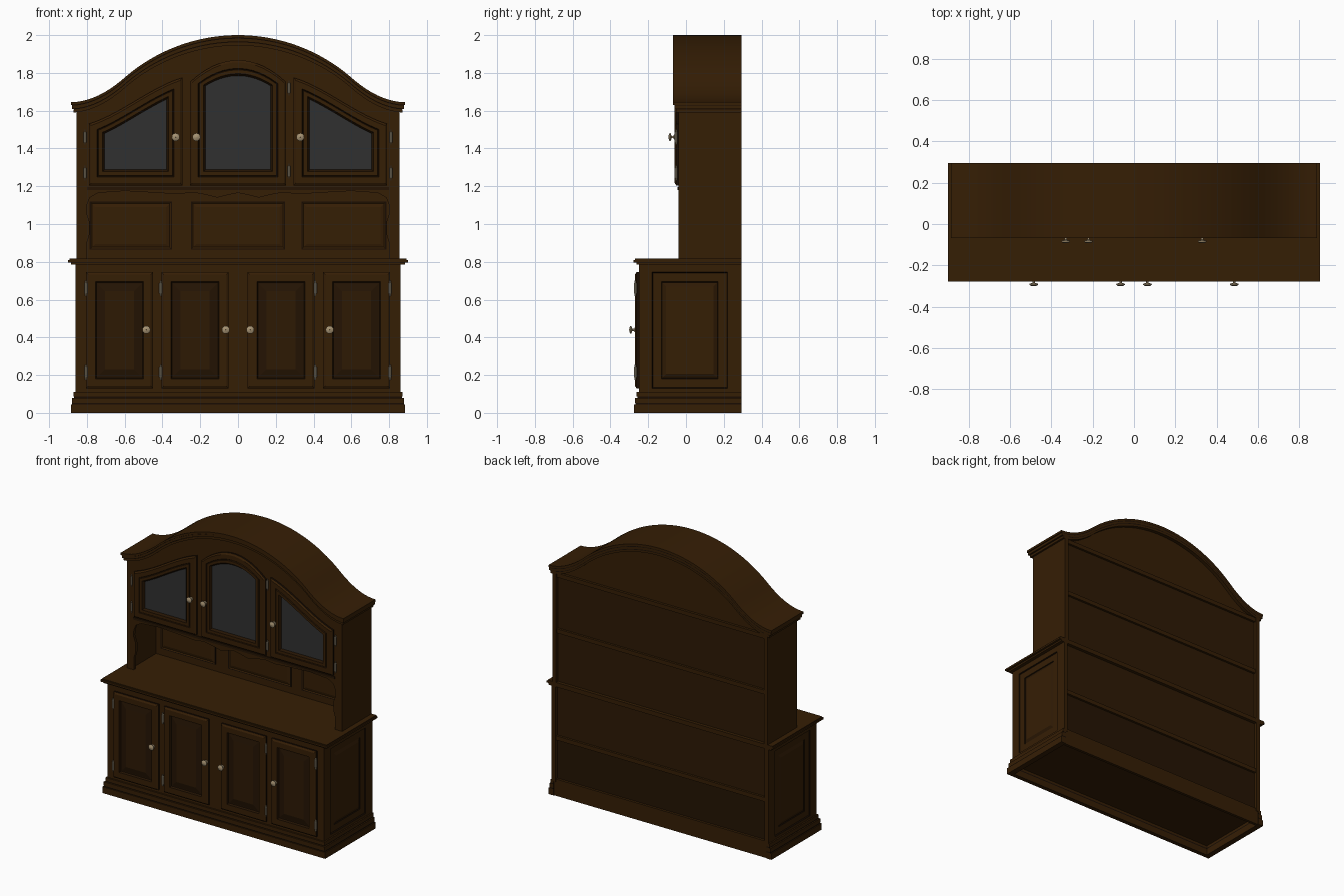
import bpy, bmesh, math

old = bpy.data.objects.get("Cube")
if old:
    bpy.data.objects.remove(old, do_unlink=True)


def material(name, rgb):
    m = bpy.data.materials.new(name)
    m.use_nodes = True
    m.diffuse_color = (*rgb, 1)
    m.node_tree.nodes["Principled BSDF"].inputs["Base Color"].default_value = (*rgb, 1)
    return m


WOOD = material("brown wood", (0.036, 0.0130, 0.0015))
MID = material("medium wood", (0.027, 0.0098, 0.0012))
SHADE = material("dark wood", (0.018, 0.0068, 0.0009))
GROOVE = material("groove wood", (0.009, 0.0038, 0.0007))
GLASS = material("grey glass", (0.030, 0.030, 0.030))
BRASS = material("pale brass", (0.38, 0.29, 0.17))
STEEL = material("hinge metal", (0.34, 0.29, 0.20))


def finish(name, bm, *mats):
    bmesh.ops.recalc_face_normals(bm, faces=bm.faces)
    me = bpy.data.meshes.new(name)
    bm.to_mesh(me)
    bm.free()
    for m in mats:
        me.materials.append(m)
    ob = bpy.data.objects.new(name, me)
    bpy.context.collection.objects.link(ob)
    return ob


def loft(name, levels, mats, bands=(), cap=0, axis="y"):
    """Join equal-length 2D loops placed at given depths and close both ends."""
    bm = bmesh.new()
    rows = []
    for loop, d in levels:
        rows.append([bm.verts.new((a, d, b) if axis == "y" else (d, a, b)) for a, b in loop])
    n = len(rows[0])
    for k in range(len(rows) - 1):
        for i in range(n):
            j = (i + 1) % n
            f = bm.faces.new((rows[k][i], rows[k][j], rows[k + 1][j], rows[k + 1][i]))
            f.material_index = bands[k] if k < len(bands) else 0
    bm.faces.new(rows[0])
    bm.faces.new(rows[-1]).material_index = cap
    return finish(name, bm, *mats)


def prism(name, pts, y0, y1, mat=WOOD):
    return loft(name, [(pts, y0), (pts, y1)], [mat])


def box(name, x0, x1, y0, y1, z0, z1, mat=WOOD):
    return prism(name, [(x0, z0), (x1, z0), (x1, z1), (x0, z1)], y0, y1, mat)


def outline(x0, x1, zb, top, inset=0, n=14):
    """Door outline with a shaped top edge, shrunk by inset."""
    a, b = x0 + inset, x1 - inset
    xs = [b + (a - b) * i / (n - 1) for i in range(n)]
    return [(a, zb + inset), (b, zb + inset)] + [(x, top(x) - inset) for x in xs]


def rect(x0, x1, z0, z1, inset=0):
    return outline(x0, x1, z0, lambda x: z1, inset, 2)


def knob(x, y, z):
    bm = bmesh.new()
    prof = [(0.014, 0), (0.012, 0.004), (0.006, 0.007), (0.006, 0.016),
            (0.020, 0.021), (0.021, 0.026), (0.013, 0.031), (0.001, 0.033)]
    vs = [bm.verts.new((x + r, y - d, z)) for r, d in prof]
    es = [bm.edges.new(p) for p in zip(vs, vs[1:])]
    bmesh.ops.spin(bm, geom=vs + es, cent=(x, y, z), axis=(0, 1, 0),
                   angle=math.tau, steps=16, use_merge=True)
    bmesh.ops.remove_doubles(bm, verts=bm.verts, dist=0.0003)
    finish("knob", bm, BRASS)


def hinge(x, y, z):
    bm = bmesh.new()
    for r, h in ((0.008, 0.055), (0.004, 0.08)):
        g = bmesh.ops.create_cone(bm, cap_ends=True, segments=10, radius1=r, radius2=r, depth=h)
        bmesh.ops.translate(bm, verts=g["verts"], vec=(x, y - 0.004, z))
    finish("hinge", bm, STEEL)


def arch(x):
    """Round arch that sweeps out into a flared foot at each end."""
    x, r, foot = abs(x), 0.913, 0.6
    if x < foot:
        return 2 - r + math.sqrt(r * r - x * x)
    t = min(1, (x - foot) / 0.285)
    return 1.645 + 0.13 * (2 * t ** 3 - 3 * t * t + 1) - 0.248 * t * (1 - t) ** 2


def arch_line(w, drop, n=61):
    xs = [w * (-1 + 2 * i / (n - 1)) for i in range(n)]
    return [(x, arch(x) - drop) for x in xs]


# Base mouldings on the front and sides, plain rail behind
BACK = 0.295
for w, y, z0, z1, m in ((0.885, -0.275, 0, 0.045, WOOD), (0.878, -0.268, 0.045, 0.053, GROOVE),
                        (0.878, -0.270, 0.053, 0.08, WOOD), (0.868, -0.258, 0.08, 0.087, GROOVE),
                        (0.870, -0.262, 0.087, 0.11, WOOD)):
    box("base_front", -w, w, y, -0.245, z0, z1, m)
    for s in (-1, 1):
        box("base_side", *sorted((s * w, s * 0.845)), y, BACK, z0, z1, m)
box("base_back", -0.85, 0.85, 0.27, 0.29, 0, 0.12)

# Lower cabinet
box("lower_carcass", -0.845, 0.845, -0.25, 0.27, 0.07, 0.795)
for s in (-1, 1):
    r = lambda i: rect(-0.18, 0.22, 0.13, 0.745, i)
    full = rect(-0.25, BACK, 0.10, 0.795)
    loft("lower_side_panel", [(full, s * 0.83), (full, s * 0.86), (r(0), s * 0.86), (r(0.004), s * 0.852),
                              (r(0.05), s * 0.852), (r(0.054), s * 0.847), (r(0.075), s * 0.856)],
         [WOOD, GROOVE, MID], (0, 0, 1, 0, 1, 2), 0, "x")

# Counter top with a stepped edge
for w, y, z0, z1 in ((0.885, -0.262, 0.785, 0.797), (0.90, -0.277, 0.797, 0.81), (0.893, -0.27, 0.81, 0.817)):
    box("counter", -w, w, y, BACK, z0, z1)

# Lower doors
for x0, x1 in ((-0.805, -0.45), (-0.405, -0.05), (0.05, 0.405), (0.45, 0.805)):
    r = lambda i: rect(x0, x1, 0.13, 0.745, i)
    loft("lower_door", [(r(0), -0.245), (r(0), -0.262), (r(0.012), -0.270), (r(0.05), -0.270),
                        (r(0.056), -0.257), (r(0.062), -0.257), (r(0.10), -0.265)],
         [WOOD, GROOVE, SHADE, MID], (1, 0, 0, 2, 2, 2), 3)
for s in (-1, 1):
    for x in (0.485, 0.065):
        knob(s * x, -0.268, 0.44)
    for x in (0.805, 0.41):
        for z in (0.66, 0.215):
            hinge(s * x, -0.264, z)

# Upper cabinet: sides, inner box and back
for s in (-1, 1):
    box("upper_side", *sorted((s * 0.855, s * 0.825)), -0.04, BACK, 0.815, 1.62)
box("upper_carcass", -0.83, 0.83, -0.025, 0.26, 1.195, 1.6)
prism("upper_back", [(0.835, 0.8), (-0.835, 0.8)] + arch_line(0.835, 0.03), 0.25, 0.27)

# Face board: arched top, scalloped apron and shaped brackets
half = [(0.80, 0.815), (0.80, 0.90), (0.785, 0.95), (0.785, 1.01), (0.803, 1.06), (0.80, 1.10),
        (0.785, 1.14), (0.74, 1.165), (0.60, 1.175), (0.42, 1.165), (0.32, 1.158), (0.24, 1.168),
        (0.17, 1.155), (0.11, 1.14), (0.05, 1.155)]
lower_edge = half + [(0, 1.165)] + [(-x, z) for x, z in reversed(half)]
prism("face_board", arch_line(0.855, 0.03) + [(0.855, 0.815)] + lower_edge + [(-0.855, 0.815)], -0.04, -0.02)
box("door_sill", -0.80, 0.80, -0.046, -0.03, 1.180, 1.197, SHADE)

# Crown: stacked arched bands
for w, a, b, y, m in ((0.885, 0, 0.016, -0.068, WOOD), (0.878, 0.014, 0.021, -0.060, GROOVE),
                      (0.880, 0.019, 0.036, -0.062, WOOD), (0.868, 0.034, 0.041, -0.052, GROOVE),
                      (0.870, 0.039, 0.055, -0.054, WOOD)):
    prism("crown_band", arch_line(w, a) + arch_line(w, b)[::-1], y, BACK, m)


# Glazed doors
def slope(x):
    u = (0.79 - abs(x)) / 0.495
    return 1.53 + 0.245 * (0.6 * u + 0.4 * u * u * (3 - 2 * u))


for name, x0, x1, top in (("left_glass_door", 0.295, 0.79, slope), ("right_glass_door", -0.79, -0.295, slope),
                          ("middle_glass_door", -0.255, 0.255, lambda x: 1.868 - 1.8 * x * x)):
    r = lambda i: outline(x0, x1, 1.205, top, i)
    loft(name, [(r(0), -0.035), (r(0), -0.052), (r(0.012), -0.060), (r(0.044), -0.060), (r(0.048), -0.054),
                (r(0.052), -0.062), (r(0.072), -0.062), (r(0.083), -0.048)],
         [WOOD, GROOVE, GLASS, SHADE], (1, 0, 0, 3, 3, 0, 3), 2)
for x in (-0.33, -0.22, 0.33):
    knob(x, -0.060, 1.46)
for x, z in ((-0.81, 1.46), (-0.81, 1.27), (0.81, 1.46), (0.81, 1.27), (0.27, 1.72), (0.27, 1.28)):
    hinge(x, -0.048, z)

# Raised panels at the back of the niche
for x0, x1 in ((-0.785, -0.35), (-0.25, 0.25), (0.335, 0.785)):
    r = lambda i: rect(x0, x1, 0.865, 1.12, i)
    loft("niche_panel", [(r(0), 0.252), (r(0), 0.244), (r(0.006), 0.244), (r(0.012), 0.248), (r(0.03), 0.243)],
         [WOOD, GROOVE], (1, 1, 0, 0))

# Rear rails and the darker recessed back panels
for z in (1.57, 1.17, 0.785, 0.40):
    box("rear_rail", -0.835, 0.835, 0.265, 0.288, z, z + 0.03)
box("rear_upper_panel", -0.83, 0.83, 0.268, 0.272, 0.815, 1.57, MID)
box("rear_middle_panel", -0.83, 0.83, 0.268, 0.272, 0.43, 0.785, MID)
box("rear_lower_panel", -0.83, 0.83, 0.268, 0.272, 0.12, 0.40, SHADE)

# Soft shading on curved parts
bpy.ops.object.select_all(action="DESELECT")
for ob in bpy.context.collection.objects:
    if ob.type == "MESH" and ob.name.startswith(("knob", "hinge", "crown", "face")):
        ob.select_set(True)
        bpy.context.view_layer.objects.active = ob
bpy.ops.object.shade_smooth_by_angle(angle=math.radians(35))
